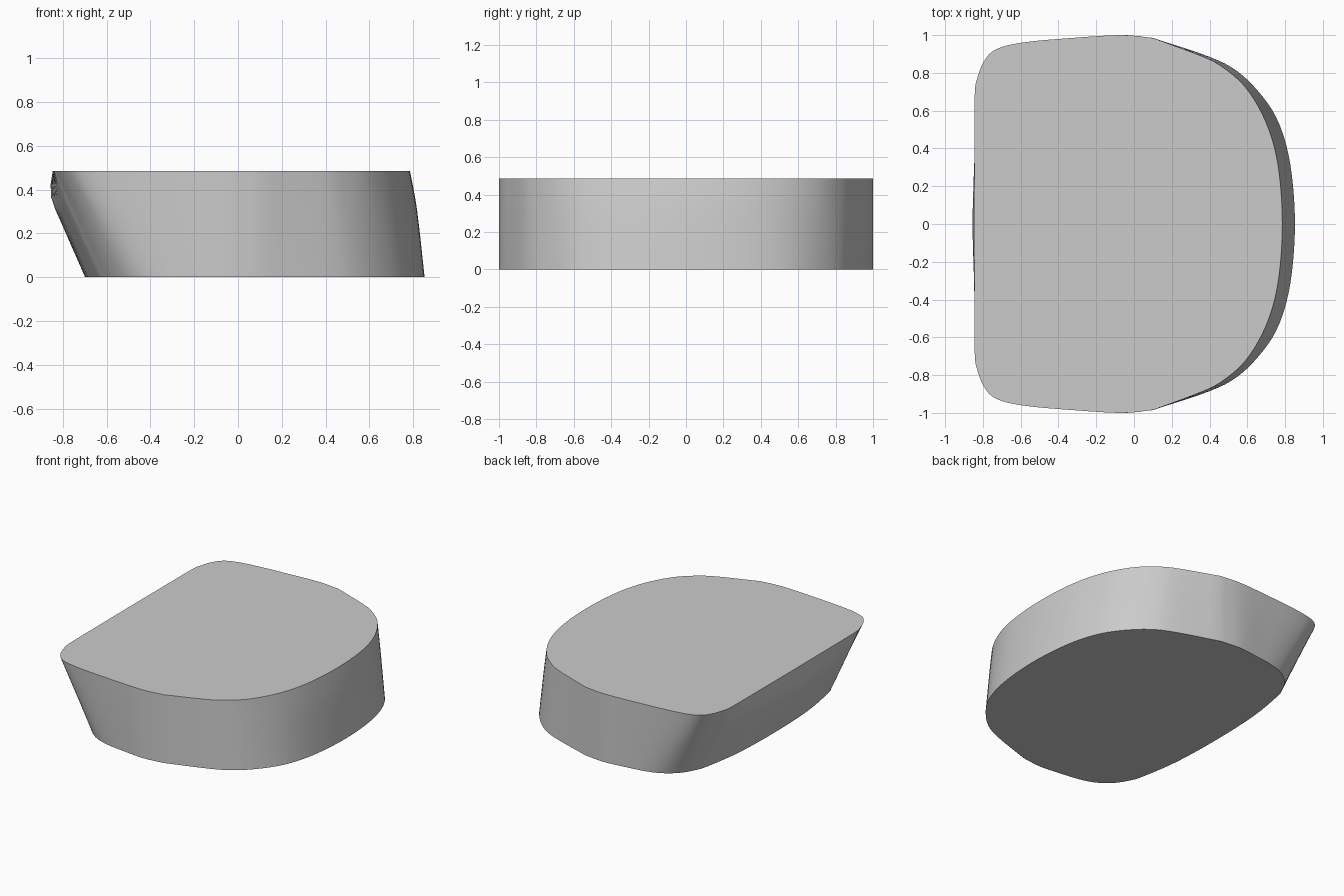
import bpy, bmesh
from mathutils import Vector

if "Cube" in bpy.data.objects:
    bpy.data.objects.remove(bpy.data.objects["Cube"])

HEIGHT = 0.485

# Half outlines (y >= 0), matched point for point, front nose to slanted back
NOSE_TOP = [(.785, 0), (.774, .22), (.742, .41), (.68, .58), (.585, .73), (.47, .83), (.36, .888), (.1, .985)]
NOSE_BASE = [(.852, 0), (.84, .22), (.808, .41), (.75, .57), (.66, .70), (.545, .81), (.40, .885), (.1, .985)]
BACK_TOP = [(.1, .985), (-.06, 1), (-.3, .987), (-.58, .962), (-.73, .925), (-.795, .86), (-.83, .77), (-.843, .69), (-.845, .4), (-.846, 0)]
BACK_BASE = [(.1, .985), (-.05, 1), (-.2, .985), (-.35, .963), (-.46, .925), (-.55, .855), (-.61, .76), (-.64, .67), (-.685, .38), (-.698, 0)]


def spline(points, steps=4):
    """Catmull-Rom through the points, mirrored across y = 0 at its ends."""
    p = [Vector(q) for q in points]

    def end(a, b):
        return Vector((b.x, -b.y)) if a.y == 0 else a * 2 - b
    p = [end(p[0], p[1])] + p + [end(p[-1], p[-2])]
    out = []
    for i in range(1, len(p) - 2):
        a, b, c, d = p[i - 1:i + 3]
        for k in range(steps):
            t = k / steps
            out.append(0.5 * (2 * b + (c - a) * t + (2 * a - 5 * b + 4 * c - d) * t ** 2
                              + (3 * b - a - 3 * c + d) * t ** 3))
    return out + [p[-2]]


def outline(nose, back):
    half = spline(nose)[:-1] + spline(back)
    return half + [Vector((q.x, -q.y)) for q in half[-2:0:-1]]


top = outline(NOSE_TOP, BACK_TOP)
base = outline(NOSE_BASE, BACK_BASE)

# Wall levels: height fraction, back bulge, nose bulge
LEVELS = [(0, 0, 0), (.4, .026, .006), (.64, .042, .008), (.75, .044, .007), (.87, .029, .004), (1, 0, 0)]

# Lofted body with flat caps
bm = bmesh.new()
rings = []
for t, back_bulge, nose_bulge in LEVELS:
    ring = []
    for lo, hi in zip(base, top):
        q = lo.lerp(hi, t)
        fade = max(0, 1 - abs(q.y) / .75) ** 0.6
        q.x += fade * (nose_bulge if q.x > 0 else -back_bulge)
        ring.append(bm.verts.new((q.x, q.y, t * HEIGHT)))
    rings.append(ring)
n = len(top)
for lower, upper in zip(rings, rings[1:]):
    for i in range(n):
        j = (i + 1) % n
        bm.faces.new((lower[i], lower[j], upper[j], upper[i]))
bm.faces.new(rings[0][::-1])
bm.faces.new(rings[-1])
bmesh.ops.recalc_face_normals(bm, faces=bm.faces)

mesh = bpy.data.meshes.new("rounded_block")
bm.to_mesh(mesh)
bm.free()
block = bpy.data.objects.new("rounded_block", mesh)
bpy.context.collection.objects.link(block)
bpy.context.view_layer.objects.active = block
block.select_set(True)
bpy.ops.object.shade_smooth_by_angle(angle=0.6)
